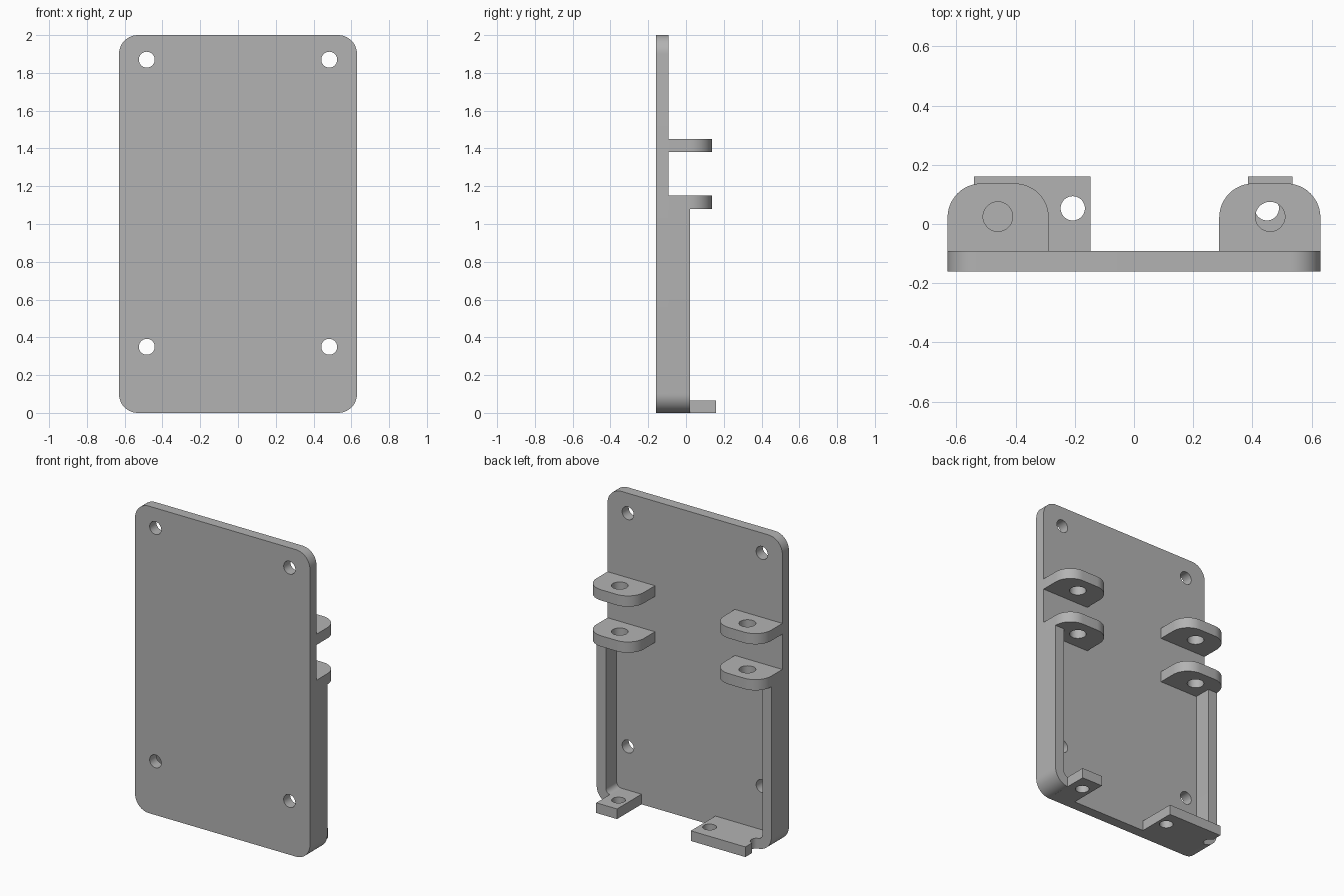
import bpy, bmesh
from math import cos, sin, radians

if "Cube" in bpy.data.objects:
    bpy.data.objects.remove(bpy.data.objects["Cube"], do_unlink=True)

GREY = (0.45, 0.45, 0.45, 1.0)
mat = bpy.data.materials.new("plain grey")
mat.use_nodes = True
mat.diffuse_color = GREY
mat.node_tree.nodes["Principled BSDF"].inputs["Base Color"].default_value = GREY

# Main sizes
W, T, R = 0.63, 0.066, 0.1
FRONT, BACK = -0.16, -0.092


def arc(cx, cy, r, a0, a1, n=12):
    """Points on a circular arc, angles in degrees."""
    angles = [radians(a0 + (a1 - a0) * i / n) for i in range(n + 1)]
    return [(cx + r * cos(a), cy + r * sin(a)) for a in angles]


def hole(cx, cy, r):
    return arc(cx, cy, r, 0, 360, 40)[:-1]


def extrude(name, loops, lo, hi, upright=False):
    """Solid from an outline and its holes; upright profiles lie in x-z."""
    curve = bpy.data.curves.new(name, "CURVE")
    curve.dimensions = "2D"
    curve.fill_mode = "BOTH"
    curve.extrude = (hi - lo) / 2
    for loop in loops:
        spline = curve.splines.new("POLY")
        spline.points.add(len(loop) - 1)
        for point, (x, y) in zip(spline.points, loop):
            point.co = (x, y, 0, 1)
        spline.use_cyclic_u = True
    obj = bpy.data.objects.new(name, curve)
    bpy.context.collection.objects.link(obj)
    mid = (lo + hi) / 2
    if upright:
        obj.rotation_euler.x = radians(90)
        obj.location.y = mid
    else:
        obj.location.z = mid
    bpy.ops.object.select_all(action="DESELECT")
    obj.select_set(True)
    bpy.context.view_layer.objects.active = obj
    bpy.ops.object.convert(target="MESH")
    obj = bpy.context.view_layer.objects.active
    bm = bmesh.new()
    bm.from_mesh(obj.data)
    bmesh.ops.remove_doubles(bm, verts=bm.verts, dist=0.0001)
    bmesh.ops.recalc_face_normals(bm, faces=bm.faces)
    bm.to_mesh(obj.data)
    bm.free()
    obj.data.materials.clear()
    obj.data.materials.append(mat)
    bpy.ops.object.shade_smooth_by_angle()
    return obj


def mirrored(points, side):
    return [(side * x, y) for x, y in points]


# Rounded plate with four screw holes
outline = (arc(W - R, 2 - R, R, 0, 90) + arc(R - W, 2 - R, R, 90, 180)
           + arc(R - W, R, R, 180, 270) + arc(W - R, R, R, 270, 360))
screws = [hole(x, z, 0.042) for x in (-0.483, 0.483) for z in (0.35, 1.87)]
extrude("back_plate", [outline] + screws, FRONT, BACK, upright=True)

for side, word in ((1, "left"), (-1, "right")):
    # Side wall that wraps round the lower corner
    wall = ([(W, 1.08)] + arc(W - R, R, R, 0, -90)
            + arc(W - R, R, R - T, -90, 0) + [(W - T, 1.08)])
    extrude(word + "_wall", [mirrored(wall, side)], BACK, 0.02, upright=True)

    # Pair of hinge lugs with pin holes
    r, inner, tip = 0.115, 0.288, 0.137
    lug = ([(inner, BACK), (W, BACK)] + arc(W - r, tip - r, r, 0, 90)
           + arc(inner + r, tip - r, r, 90, 180))
    pin = hole(0.46, 0.025, 0.05)
    for level, z in (("lower", 1.08), ("upper", 1.38)):
        extrude(f"{word}_{level}_lug", [mirrored(lug, side), mirrored(pin, side)],
                z, z + 0.07)

# Short foot with a screw hole
foot = [(0.385, BACK), (0.535, BACK), (0.535, 0.16), (0.385, 0.16)]
extrude("left_foot", [foot, hole(0.449, 0.053, 0.041)], 0, T)

# Long foot with a screw hole and a half-round notch in its outer end
notch = arc(-0.55, 0.053, 0.041, 76, -76)
foot = [(-0.147, BACK), (-0.147, 0.16), (-0.54, 0.16)] + notch + [(-0.54, BACK)]
extrude("right_foot", [foot, hole(-0.207, 0.053, 0.041)], 0, T)
